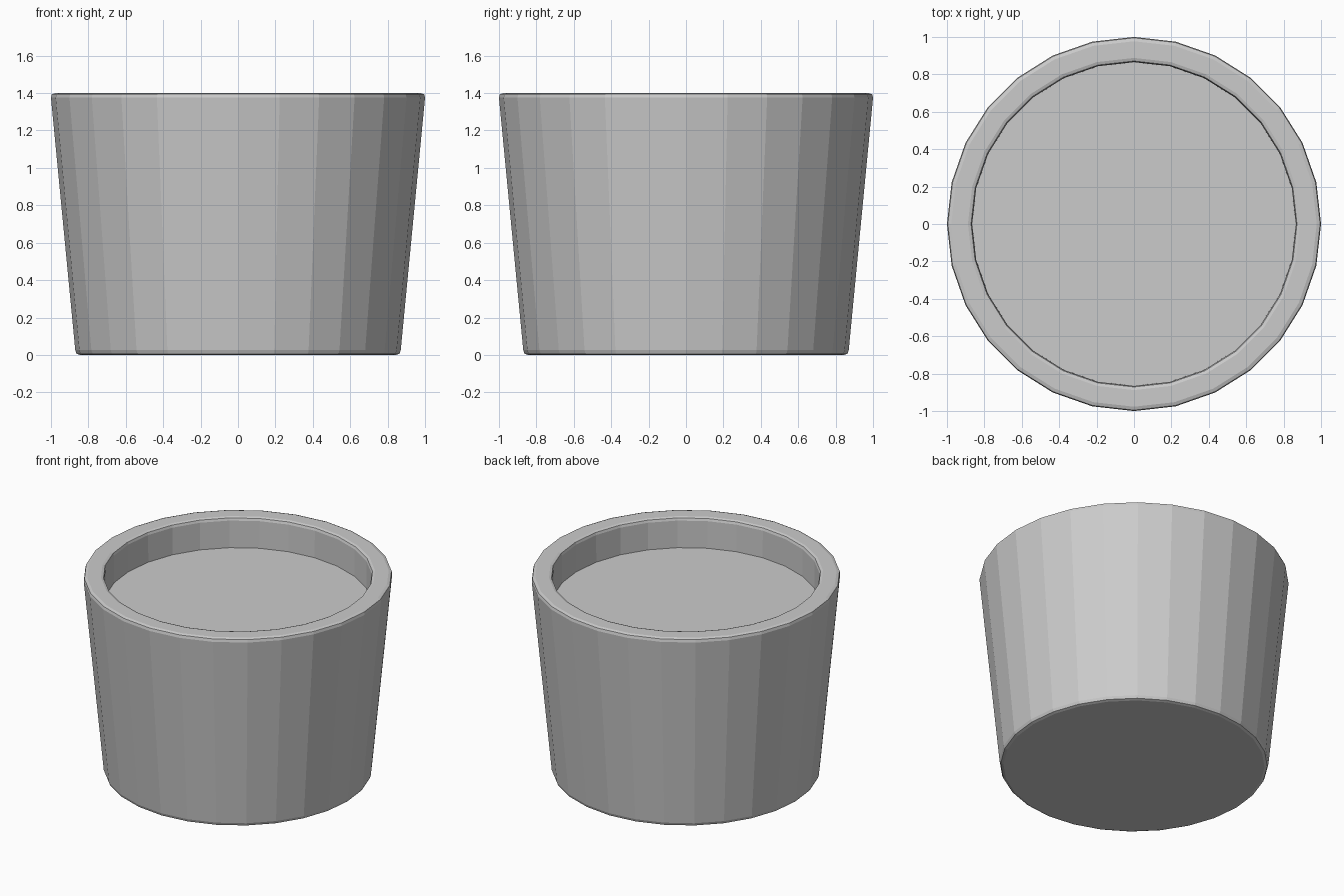
import bpy
import bmesh
from math import cos, sin, tau

SIDES = 28

cube = bpy.data.objects.get("Cube")
if cube:
    bpy.data.objects.remove(cube)

gray = bpy.data.materials.new("plain_gray")
gray.use_nodes = True
gray.diffuse_color = (0.6, 0.6, 0.6, 1)
gray.node_tree.nodes["Principled BSDF"].inputs["Base Color"].default_value = (0.6, 0.6, 0.6, 1)


def lathe(name, profile):
    """Spin a (radius, height) profile into a faceted solid with flat end caps."""
    bm = bmesh.new()
    rings = [[bm.verts.new((r * cos(tau * i / SIDES), r * sin(tau * i / SIDES), z))
              for i in range(SIDES)] for r, z in profile]
    for low, high in zip(rings, rings[1:]):
        for i in range(SIDES):
            j = (i + 1) % SIDES
            bm.faces.new((low[i], low[j], high[j], high[i]))
    bm.faces.new(list(reversed(rings[0])))
    bm.faces.new(rings[-1])
    mesh = bpy.data.meshes.new(name)
    bm.to_mesh(mesh)
    bm.free()
    mesh.materials.append(gray)
    obj = bpy.data.objects.new(name, mesh)
    bpy.context.collection.objects.link(obj)
    return obj


def rounded(corner, before, after):
    """Three profile points that round off a corner."""
    mid = tuple((2 * c + a + b) / 4 for c, a, b in zip(corner, before, after))
    return [before, mid, after]


# Tapered pot: rounded base, rounded rim, then down the inside to the fill
profile = rounded((0.868, 0), (0.845, 0), (0.87, 0.025))
profile += rounded((1.002, 1.4), (1.0, 1.375), (0.977, 1.4))
profile += rounded((0.866, 1.4), (0.888, 1.4), (0.866, 1.378))
profile += [(0.865, 1.185)]
lathe("pot_with_fill", profile)
